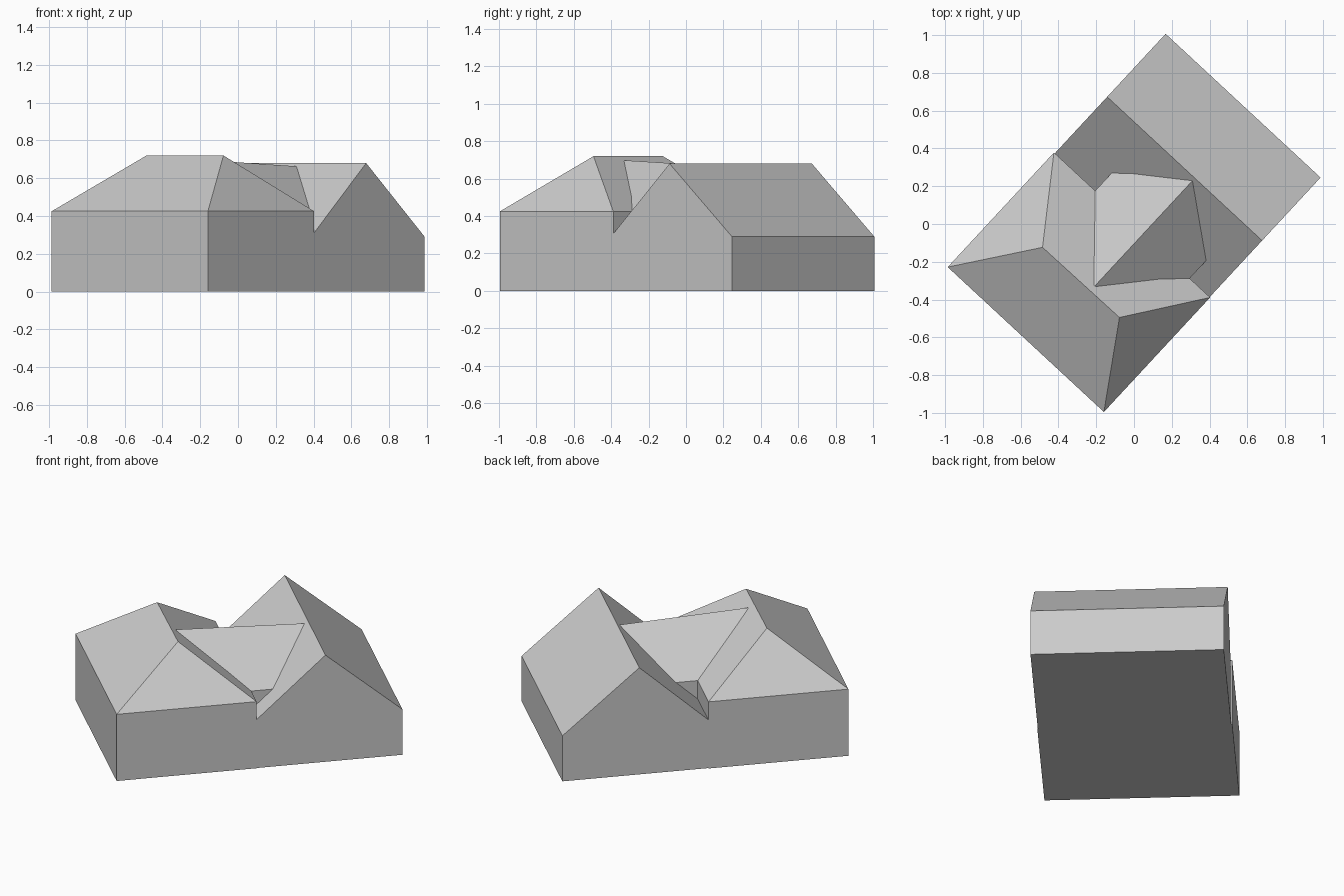
import bpy
from math import radians
from mathutils import Matrix

cube = bpy.data.objects.get("Cube")
if cube:
    bpy.data.objects.remove(cube, do_unlink=True)

grey = bpy.data.materials.new("plain grey")
grey.use_nodes = True
colour = (0.6, 0.6, 0.6, 1)
grey.diffuse_color = colour
grey.node_tree.nodes["Principled BSDF"].inputs["Base Color"].default_value = colour

# The whole house is turned on its plot
TURN = Matrix.Rotation(radians(-42.85), 4, 'Z')


def roofed_block(name, plan, eaves, ridge, base=0.0):
    """Walls on a four-corner plan; the ridge runs from side 3-0 to side 1-2."""
    verts = [(x, y, base) for x, y in plan]
    verts += [(x, y, z) for (x, y), z in zip(plan, eaves)]
    verts += ridge
    faces = [(3, 2, 1, 0)]
    faces += [(i, (i + 1) % 4, (i + 1) % 4 + 4, i + 4) for i in range(4)]
    faces += [(4, 5, 9, 8), (5, 6, 9), (6, 7, 8, 9), (7, 4, 8)]
    mesh = bpy.data.meshes.new(name)
    mesh.from_pydata(verts, [], faces)
    mesh.transform(TURN)
    mesh.materials.append(grey)
    obj = bpy.data.objects.new(name, mesh)
    bpy.context.collection.objects.link(obj)
    return obj


def rectangle(x0, x1, y0, y1):
    return [(x0, y0), (x1, y0), (x1, y1), (x0, y1)]


# Front wing with a hipped roof
roofed_block("hipped_wing", rectangle(-0.568, 0.56, -0.838, -0.011),
             [0.425] * 4, [(-0.271, -0.42, 0.72), (0.28, -0.415, 0.72)])

# Rear wing with a gabled roof
roofed_block("gabled_wing", rectangle(-0.562, 0.557, -0.011, 0.852),
             [0.308, 0.308, 0.29, 0.29],
             [(-0.562, 0.397, 0.68), (0.557, 0.397, 0.68)])

# Link roof joining the two ridges, its ends buried in both wings
link_plan = rectangle(-0.27, 0.412, -0.381, 0.376)
roofed_block("link_roof", link_plan[1:] + link_plan[:1], [0.425] * 4,
             [(0.071, -0.381, 0.698), (0.071, 0.376, 0.663)], base=0.1)
